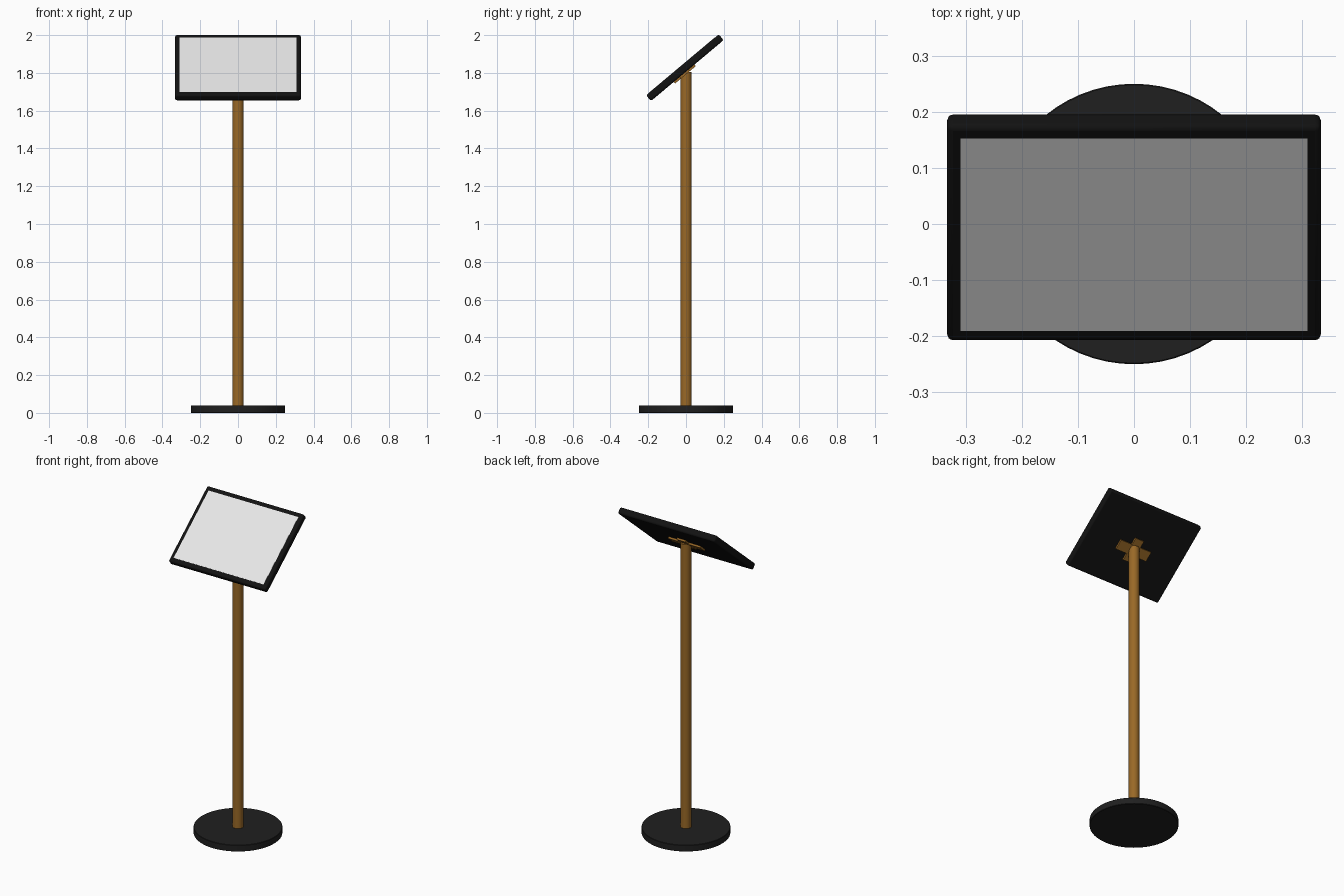
import bpy
import math
from mathutils import Matrix, Vector

cube = bpy.data.objects.get("Cube")
if cube:
    bpy.data.objects.remove(cube, do_unlink=True)


def material(name, colour, rough=0.5):
    m = bpy.data.materials.new(name)
    m.use_nodes = True
    m.diffuse_color = (*colour, 1)
    node = next(n for n in m.node_tree.nodes if n.type == 'BSDF_PRINCIPLED')
    node.inputs["Base Color"].default_value = (*colour, 1)
    node.inputs["Roughness"].default_value = rough
    return m


base_black = material("base black", (0.014, 0.014, 0.014))
case_black = material("case black", (0.006, 0.006, 0.006))
bronze = material("bronze brown", (0.32, 0.14, 0.02))
screen_grey = material("screen pale grey", (0.8, 0.8, 0.8))

# Frame of the tilted head: local x across, y up the screen, z out of the glass
HEAD = Matrix.Translation((0, -0.006, 1.8275)) @ Matrix.Rotation(math.radians(40), 4, 'X')


def finish(name, mat, bevel=0, segments=3):
    ob = bpy.context.object
    ob.name = ob.data.name = name
    ob.data.materials.append(mat)
    if bevel:
        mod = ob.modifiers.new("Rounded edges", 'BEVEL')
        mod.width = bevel
        mod.segments = segments
    bpy.ops.object.shade_smooth_by_angle(angle=math.radians(35))
    return ob


def rod(name, radius, bottom, top, mat, sides, bevel=0):
    bpy.ops.mesh.primitive_cylinder_add(vertices=sides, radius=radius, depth=top - bottom,
                                        location=(0, 0, (bottom + top) / 2))
    return finish(name, mat, bevel, 1)


def head_box(name, size, centre, mat, bevel=0):
    bpy.ops.mesh.primitive_cube_add(size=1)
    ob = bpy.context.object
    ob.data.transform(Matrix.Diagonal((*size, 1)))
    ob.matrix_world = HEAD @ Matrix.Translation(Vector(centre))
    return finish(name, mat, bevel)


# Floor stand
rod("round_base", 0.25, 0, 0.04, base_black, 64, 0.002)
rod("pole", 0.03, 0.04, 1.805, bronze, 32)

# Display head
head_box("display_case", (0.666, 0.502, 0.04), (0, 0, 0), case_black, 0.01)
head_box("screen", (0.618, 0.448, 0.004), (0, 0, 0.019), screen_grey)

# Cross-shaped mounting bracket behind the display
head_box("bracket_crossbar", (0.22, 0.06, 0.012), (0, -0.022, -0.025), bronze)
head_box("bracket_upright", (0.06, 0.143, 0.0116), (0, -0.022, -0.025), bronze)
